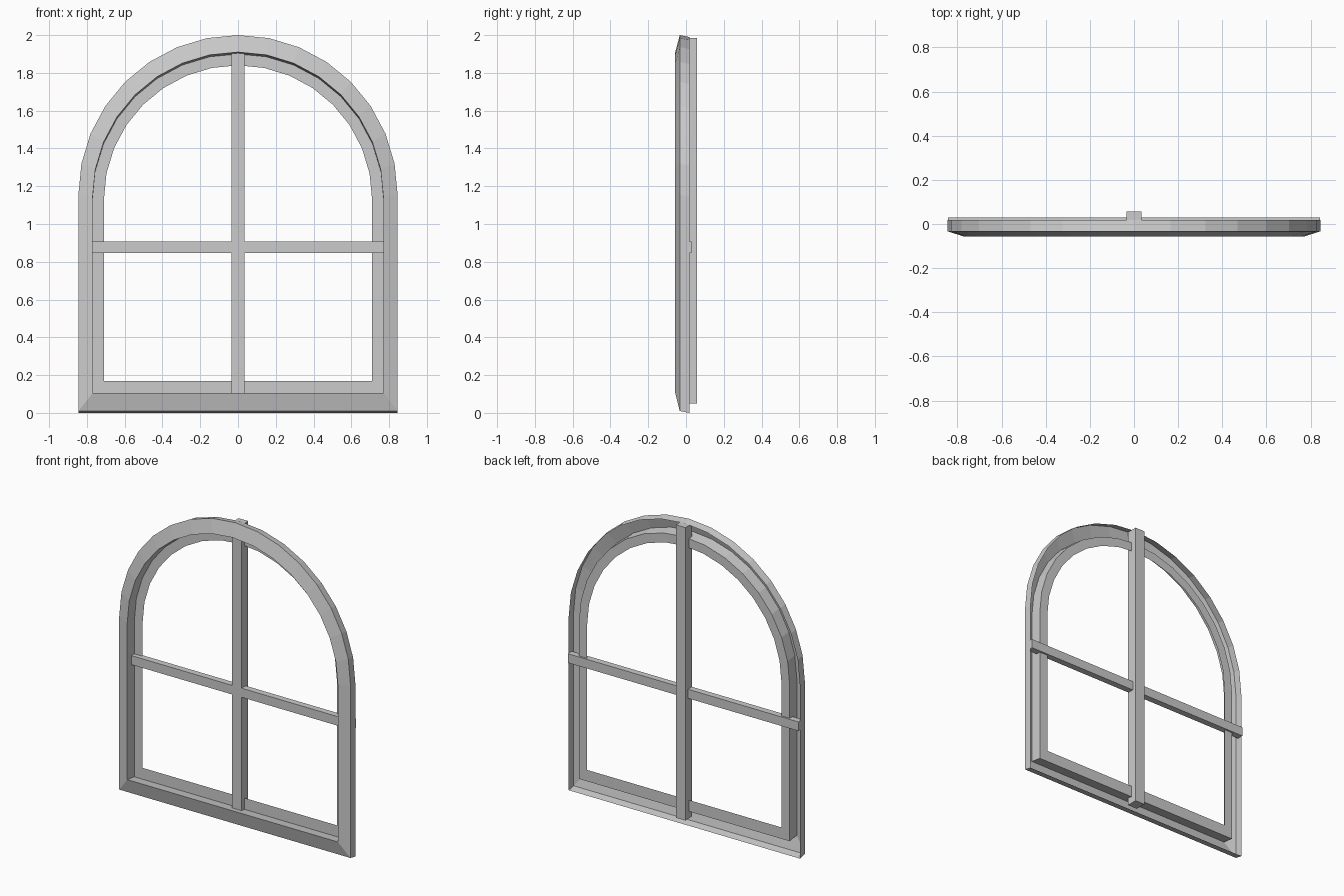
import bpy, bmesh, math

if "Cube" in bpy.data.objects:
    bpy.data.objects.remove(bpy.data.objects["Cube"])

ARCH_SEGMENTS = 16


def finish(name, bm):
    mesh = bpy.data.meshes.new(name)
    bm.to_mesh(mesh)
    bm.free()
    obj = bpy.data.objects.new(name, mesh)
    bpy.context.collection.objects.link(obj)
    return obj


def arch_loop(bm, half_width, bottom, spring, y):
    """Closed outline: straight sill and sides with a semicircular head."""
    pts = [(-half_width, bottom), (half_width, bottom)]
    for i in range(ARCH_SEGMENTS + 1):
        a = math.pi * i / ARCH_SEGMENTS
        pts.append((half_width * math.cos(a), spring + half_width * math.sin(a)))
    return [bm.verts.new((x, y, z)) for x, z in pts]


def bar(name, x, y0, y1, z0, z1):
    bm = bmesh.new()
    bmesh.ops.create_cube(bm, size=1)
    for v in bm.verts:
        v.co.x *= 2 * x
        v.co.y = y1 if v.co.y > 0 else y0
        v.co.z = z1 if v.co.z > 0 else z0
    return finish(name, bm)


# Arched frame: thin open-backed shell (outer wall, bevelled face, inner wall, flat inner rim)
stations = [  # half width, sill height, arch spring height, y
    (0.845, 0.0, 1.145, 0.018),
    (0.845, 0.01, 1.155, -0.033),
    (0.77, 0.105, 1.14, -0.057),
    (0.77, 0.095, 1.13, 0.018),
    (0.71, 0.17, 1.13, 0.018),
]
bm = bmesh.new()
loops = [arch_loop(bm, *s) for s in stations]
for a, b in zip(loops, loops[1:]):
    n = len(a)
    for i in range(n):
        j = (i + 1) % n
        bm.faces.new((a[i], a[j], b[j], b[i]))
finish("arched_frame", bm)

# Glazing bars
bar("vertical_bar", 0.035, -0.015, 0.057, 0.05, 1.985)
bar("horizontal_bar", 0.843, -0.012, 0.03, 0.847, 0.907)
